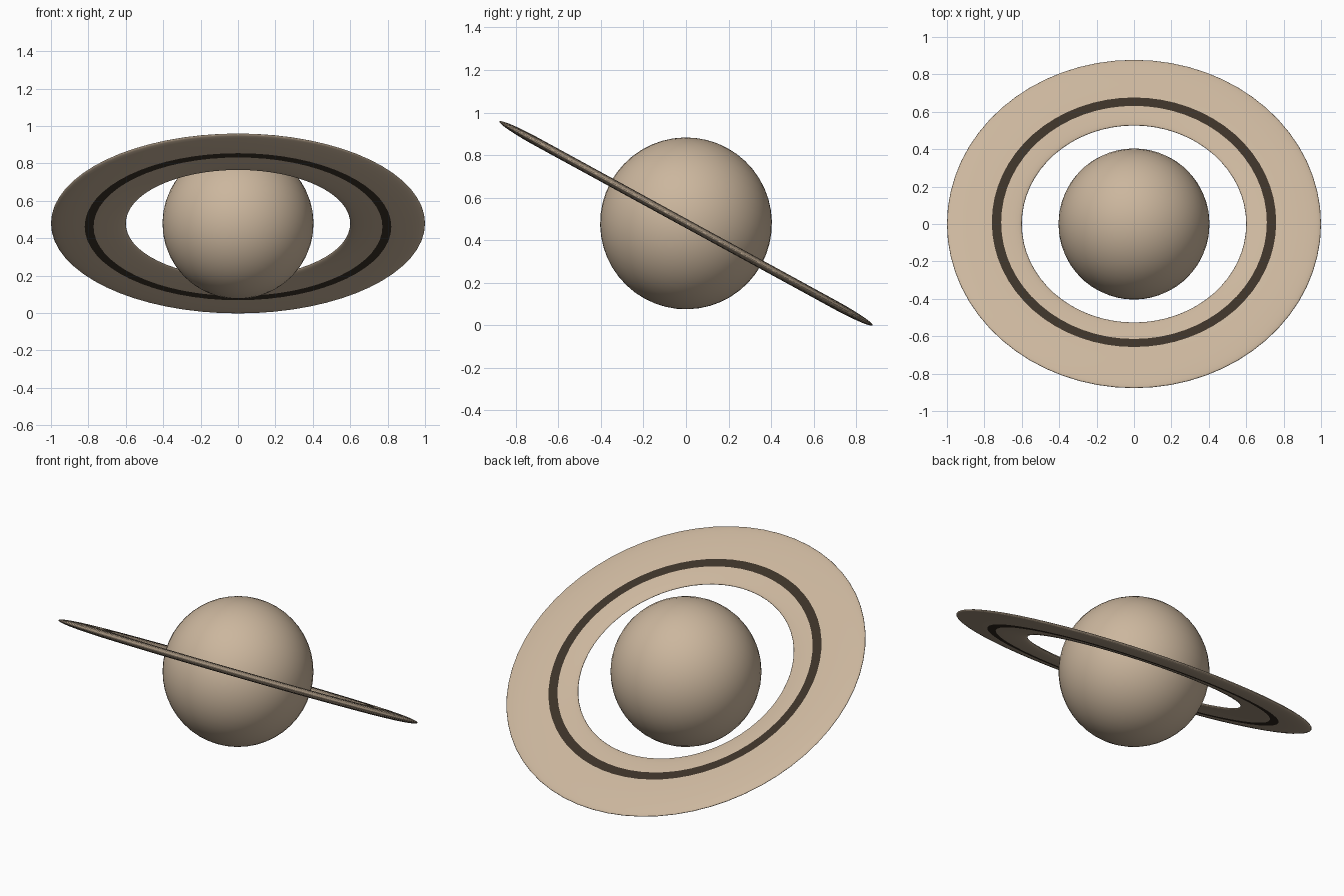
import bpy, bmesh, math
from mathutils import Matrix

if "Cube" in bpy.data.objects:
    bpy.data.objects.remove(bpy.data.objects["Cube"])

CENTRE_Z = 0.479
TILT = -0.5              # the front (-y) side of the ring is high
MAJOR, MINOR, HALF_H = 0.8, 0.2, 0.02
SEGS = 64


def material(name, rgb):
    m = bpy.data.materials.new(name)
    m.diffuse_color = (*rgb, 1)
    m.use_nodes = True
    m.node_tree.nodes["Principled BSDF"].inputs["Base Color"].default_value = m.diffuse_color
    return m


tan = material("pale tan", (0.60, 0.47, 0.34))
dark = material("dark brown", (0.045, 0.032, 0.021))


def add_object(name, bm, mats):
    bmesh.ops.recalc_face_normals(bm, faces=bm.faces)
    for f in bm.faces:
        f.smooth = True
    me = bpy.data.meshes.new(name)
    bm.to_mesh(me)
    bm.free()
    for m in mats:
        me.materials.append(m)
    ob = bpy.data.objects.new(name, me)
    ob.location.z = CENTRE_Z
    bpy.context.collection.objects.link(ob)
    return ob


# Planet ball, its poles tilted with the ring
bm = bmesh.new()
bmesh.ops.create_uvsphere(bm, u_segments=48, v_segments=24, radius=0.404)
planet = add_object("planet", bm, [tan])
planet.rotation_euler.x = TILT

# Ring: flattened torus, with a dark gap strip on the upper and lower side
angles = [0, 8, 16, 26, 38, 52, 66, 78, 90, 101.5, 116.7, 128, 142, 154, 164, 172,
          180, 188, 196, 206, 218, 232, 248, 262, 275.7, 288, 302, 316, 328, 340, 350]
dark_starts = {101.5, 262}
bm = bmesh.new()
loops = []
for i in range(SEGS):
    rot = Matrix.Rotation(2 * math.pi * i / SEGS, 3, 'Z')
    loop = []
    for a in angles:
        t = math.radians(a)
        co = (MAJOR + MINOR * math.cos(t), 0, HALF_H * math.sin(t))
        v = bm.verts.new(co)
        v.co = rot @ v.co
        loop.append(v)
    loops.append(loop)
for i in range(SEGS):
    p, q = loops[i], loops[(i + 1) % SEGS]
    for j, a in enumerate(angles):
        k = (j + 1) % len(angles)
        f = bm.faces.new((p[j], q[j], q[k], p[k]))
        f.material_index = 1 if a in dark_starts else 0
ring = add_object("ring", bm, [tan, dark])
ring.rotation_euler.x = TILT
